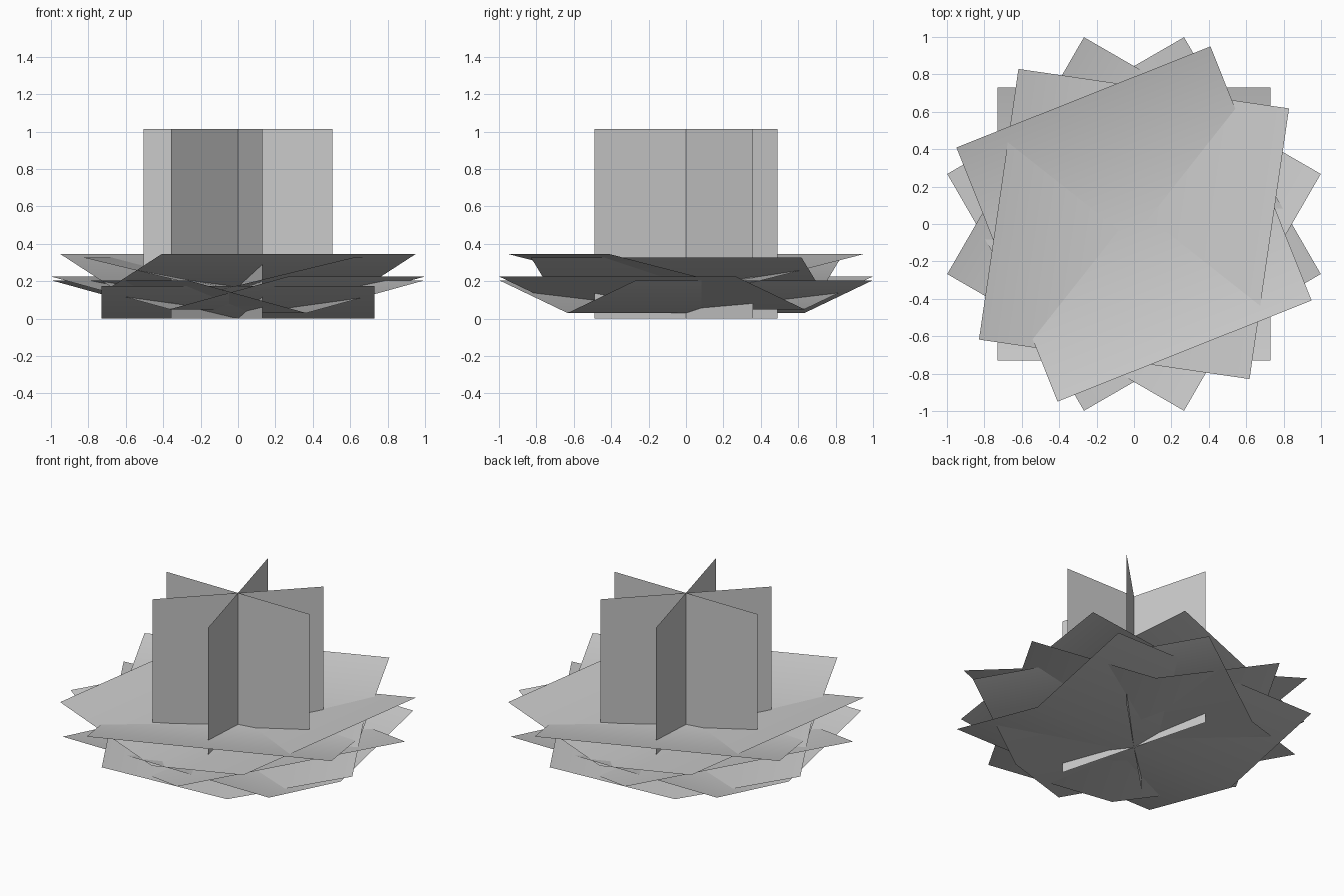
import bpy
from math import radians

if "Cube" in bpy.data.objects:
    bpy.data.objects.remove(bpy.data.objects["Cube"])


def sheet(name, verts, faces, angle, z=0.0, smooth=False):
    me = bpy.data.meshes.new(name)
    me.from_pydata(verts, [], faces)
    if smooth:
        for p in me.polygons:
            p.use_smooth = True
    ob = bpy.data.objects.new(name, me)
    ob.location.z = z
    ob.rotation_euler.z = radians(angle)
    bpy.context.collection.objects.link(ob)
    return ob


# upright crossed foliage cards
R, H = 0.506, 1.013
card = [(-R, 0, 0), (0, 0, 0), (R, 0, 0), (R, 0, H), (0, 0, H), (-R, 0, H)]
for i, angle in enumerate((0, 45, 105)):
    sheet(f"upright_card_{i + 1}", card, [(0, 1, 4, 5), (1, 2, 3, 4)], angle)

# square leaf cards, each folded into a shallow V along its local x axis
S, RISE = 0.731, 0.175
leaf = [(x, y, abs(y) / S * RISE) for y in (-S, 0, S) for x in (-S, S)]
# fold direction in degrees, height of fold
for i, (angle, z) in enumerate(((0, 0.0), (120, 0.03), (60, 0.05),
                                (81.7, 0.152), (21.7, 0.17))):
    sheet(f"base_leaf_{i + 1}", leaf, [(0, 1, 3, 2), (2, 3, 5, 4)],
          angle, z, smooth=True)
